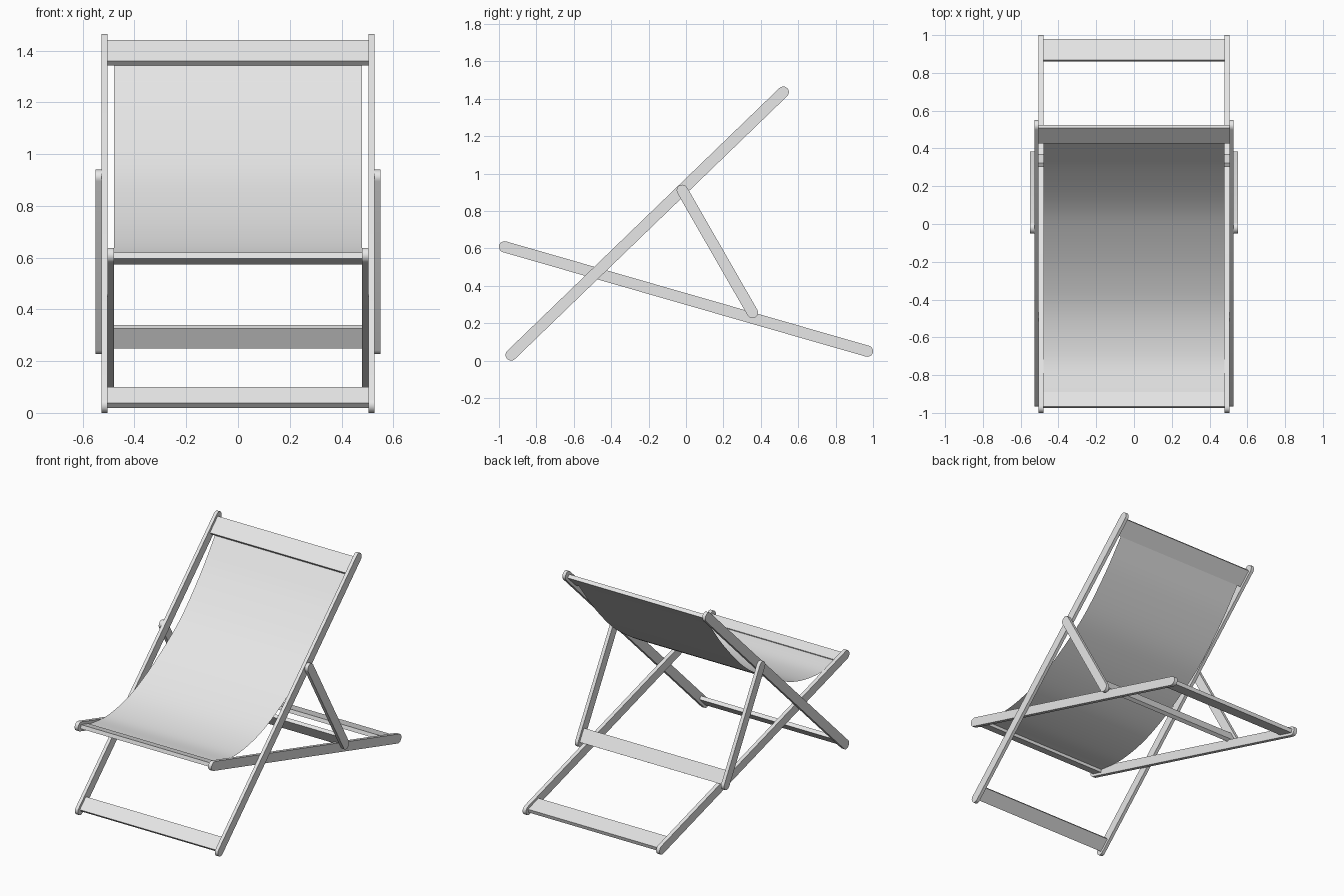
import bpy, bmesh, math
from mathutils import Vector

cube = bpy.data.objects.get("Cube")
if cube:
    bpy.data.objects.remove(cube, do_unlink=True)

grey = bpy.data.materials.new("light_grey")
grey.use_nodes = True
grey.diffuse_color = (0.8, 0.8, 0.8, 1)
grey.node_tree.nodes["Principled BSDF"].inputs["Base Color"].default_value = (0.8, 0.8, 0.8, 1)

RADIUS = 0.03      # half the height of every rail
THICK = 0.025      # board thickness


def extrude_x(name, outline, x0, x1, closed=True):
    """Sweep an outline of (y, z) points from x0 to x1; closed outlines get end caps."""
    bm = bmesh.new()
    a = [bm.verts.new((x0, p[0], p[1])) for p in outline]
    b = [bm.verts.new((x1, p[0], p[1])) for p in outline]
    n = len(outline)
    for i in range(n if closed else n - 1):
        j = (i + 1) % n
        bm.faces.new((a[i], a[j], b[j], b[i]))
    if closed:
        bm.faces.new(a)
        bm.faces.new(b)
    bmesh.ops.recalc_face_normals(bm, faces=bm.faces)
    mesh = bpy.data.meshes.new(name)
    bm.to_mesh(mesh)
    bm.free()
    mesh.materials.append(grey)
    obj = bpy.data.objects.new(name, mesh)
    bpy.context.collection.objects.link(obj)
    bpy.ops.object.select_all(action="DESELECT")
    obj.select_set(True)
    bpy.context.view_layer.objects.active = obj
    bpy.ops.object.shade_smooth_by_angle(angle=math.radians(35))
    return obj


def rail_pair(name, p, q, inner, outer, segs=12):
    """Round-ended rails from p to q in the (y, z) plane, one on each side."""
    p, q = Vector(p), Vector(q)
    d = q - p
    base = math.atan2(d.y, d.x)
    outline = []
    for centre, start in ((q, -math.pi / 2), (p, math.pi / 2)):
        for i in range(segs + 1):
            t = base + start + math.pi * i / segs
            outline.append(centre + RADIUS * Vector((math.cos(t), math.sin(t))))
    extrude_x("left_" + name, outline, inner, outer)
    extrude_x("right_" + name, outline, -outer, -inner)


def board(name, p, q, y, width, half):
    """Cross board centred on the line p-q at the given y, lying along that line."""
    p, q = Vector(p), Vector(q)
    d = (q - p).normalized()
    c = p + (q - p) * ((y - p.x) / (q.x - p.x))
    along, across = d * width / 2, Vector((-d.y, d.x)) * THICK / 2
    extrude_x(name, [c - along - across, c + along - across,
                     c + along + across, c - along + across], -half, half)


# Back frame: long rails leaning backwards, joined at top and bottom
back = ((-0.935, 0.03), (0.52, 1.435))
rail_pair("back_rail", *back, 0.505, 0.527)
board("top_board", *back, 0.475, 0.115, 0.505)
board("bottom_board", *back, -0.904, 0.09, 0.505)

# Seat frame: low rails sloping down to the rear
seat = ((-0.97, 0.608), (0.97, 0.05))
rail_pair("seat_rail", *seat, 0.48, 0.505)
board("front_board", *seat, -0.932, 0.08, 0.48)
board("rear_board", *seat, 0.92, 0.115, 0.48)

# Props holding the back frame, joined by a board resting on the seat rails
prop = ((-0.02, 0.91), (0.355, 0.257))
rail_pair("prop", *prop, 0.527, 0.55)
board("prop_board", *prop, 0.334, 0.09, 0.527)

# Fabric sling: smooth sagging sheet from the front board to the top board
knots = [Vector(k) for k in ((-0.893, 0.592), (-0.7, 0.575), (-0.48, 0.612), (-0.27, 0.7),
                             (-0.06, 0.825), (0.11, 0.955), (0.3, 1.158), (0.442, 1.343))]
ext = [2 * knots[0] - knots[1]] + knots + [2 * knots[-1] - knots[-2]]
STEPS = 6
sag = []
for a, b, c, d in zip(ext, ext[1:], ext[2:], ext[3:]):
    for i in range(STEPS):
        t = i / STEPS
        sag.append(0.5 * (2 * b + (c - a) * t + (2 * a - 5 * b + 4 * c - d) * t * t
                          + (3 * b - a - 3 * c + d) * t ** 3))
sag.append(knots[-1])
extrude_x("fabric_sling", sag, -0.48, 0.48, closed=False)
